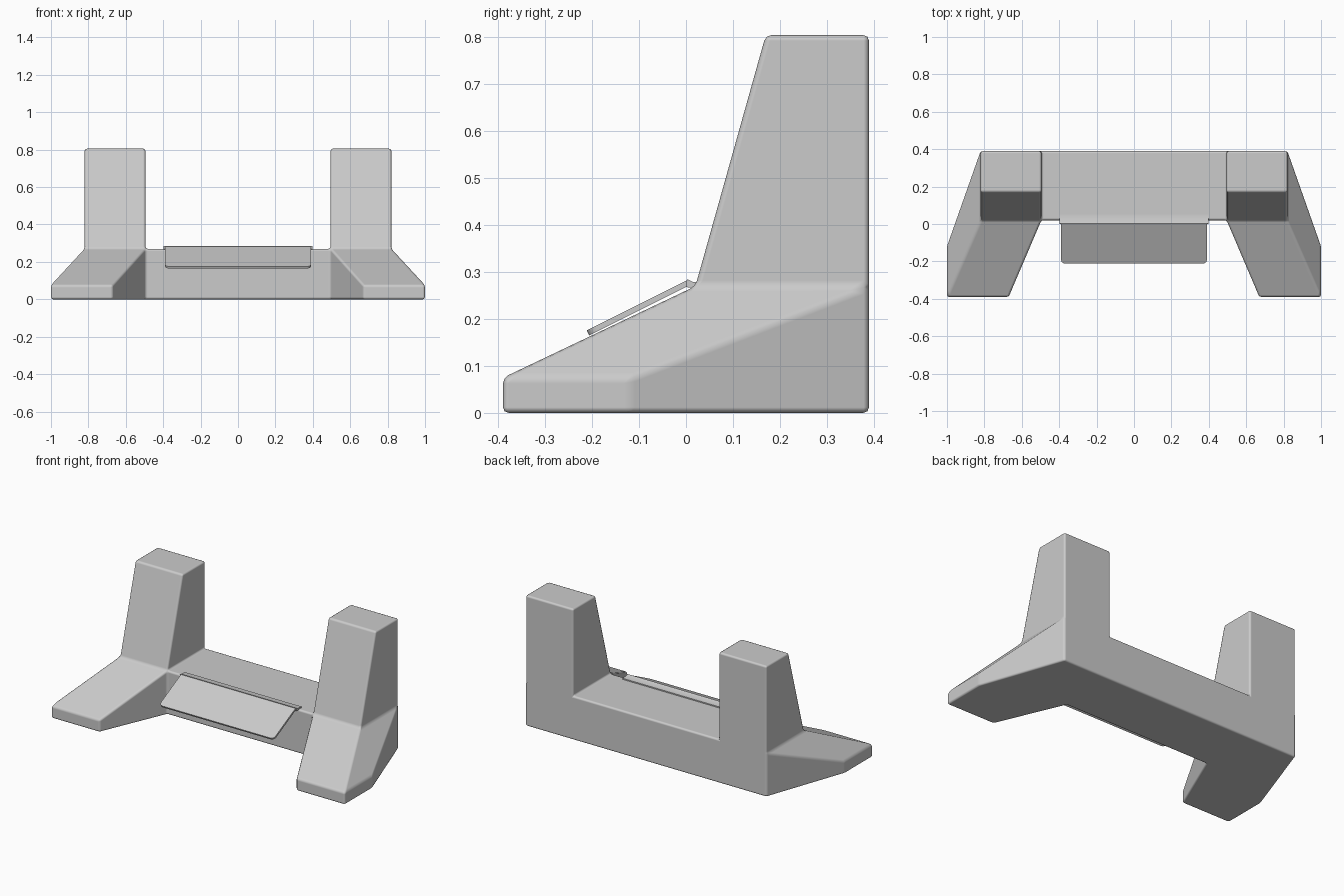
import bpy, bmesh, math
from mathutils import Vector

if "Cube" in bpy.data.objects:
    bpy.data.objects.remove(bpy.data.objects["Cube"])


def make_object(name, bm, bevel, segments=2):
    bmesh.ops.recalc_face_normals(bm, faces=bm.faces)
    me = bpy.data.meshes.new(name)
    bm.to_mesh(me)
    bm.free()
    ob = bpy.data.objects.new(name, me)
    bpy.context.collection.objects.link(ob)
    bpy.context.view_layer.objects.active = ob
    ob.select_set(True)
    bpy.ops.object.shade_smooth_by_angle(angle=math.radians(40))
    ob.select_set(False)
    return ob


def add_bevel(ob, width, segments):
    b = ob.modifiers.new("bevel", 'BEVEL')
    b.width, b.segments = width, segments
    b.limit_method, b.angle_limit = 'ANGLE', math.radians(12)
    b.harden_normals = True


# Stand body: half of the bar, one splayed foot and one tapered post, mirrored
X, XO, YF, YB, H, T, TOP = 0.495, 0.82, 0.02, 0.39, 0.27, 0.075, 0.805
points = {
    "b0": (0, YB, 0), "b1": (0, YF, 0), "b2": (X, YF, 0), "b3": (0.67, -YB, 0),
    "b4": (1, -YB, 0), "b5": (1, -0.12, 0), "b6": (XO, YB, 0),
    "m0": (0, YB, H), "m1": (0, YF, H), "m2": (X, YF, H), "m3": (X, YB, H),
    "p": (XO, YF, H), "q": (XO, YB, H),
    "f3": (0.67, -YB, T), "f4": (1, -YB, T), "f5": (1, -0.12, T),
    "u0": (X, 0.17, TOP), "u1": (XO, 0.17, TOP), "u2": (XO, YB, TOP), "u3": (X, YB, TOP),
}
faces = [
    "b0 b1 b2 b3 b4 b5 b6", "b1 b2 m2 m1", "m0 m1 m2 m3",       # bar and base
    "m2 f3 b3 b2", "m2 p f4 f3", "p f5 f4", "p q f5",           # foot
    "q b6 b5 f5", "f4 f5 b5 b4", "f3 f4 b4 b3",
    "m2 p u1 u0", "p q u2 u1", "m2 m3 u3 u0", "u0 u1 u2 u3",    # post
    "m0 m3 u3 u2 q b6 b0",                                      # shared back
]
bm = bmesh.new()
v = {k: bm.verts.new(c) for k, c in points.items()}
for f in faces:
    bm.faces.new([v[k] for k in f.split()])
body = make_object("stand_body", bm, 0.012)
mir = body.modifiers.new("mirror", 'MIRROR')
mir.use_clip = True
add_bevel(body, 0.012, 2)

# Sloping front flap: thin plate with two rounded lower corners
W, R = 0.39, 0.022
top, low = Vector((0, 0.008, 0.272)), Vector((0, -0.206, 0.165))
down = (low - top).normalized()
length = (low - top).length
normal = Vector((0, down.z, -down.y))
outline = [(W, 0)]
for sx in (1, -1):
    arc = [math.radians(a) for a in (0, 22.5, 45, 67.5, 90)]
    corner = [(sx * (W - R + R * math.cos(a)), length - R + R * math.sin(a)) for a in arc]
    outline += corner if sx == 1 else corner[::-1]
outline.append((-W, 0))
if normal.z < 0:
    normal.negate()
bm = bmesh.new()
plate = bm.faces.new([bm.verts.new(top + down * d + Vector((x, 0, 0))) for x, d in outline])
ext = bmesh.ops.extrude_face_region(bm, geom=[plate])
for e in ext["geom"]:
    if isinstance(e, bmesh.types.BMVert):
        e.co += normal * 0.012
make_object("front_flap", bm, 0)

# Flat lip that carries the flap on the bar
bm = bmesh.new()
prof = [(0.0, 0.268), (0.05, 0.264), (0.05, 0.277), (0.015, 0.279), (0.002, 0.285)]
side = bm.faces.new([bm.verts.new((-0.397, y, z)) for y, z in prof])
ext = bmesh.ops.extrude_face_region(bm, geom=[side])
for e in ext["geom"]:
    if isinstance(e, bmesh.types.BMVert):
        e.co.x = 0.397
make_object("flap_lip", bm, 0)
